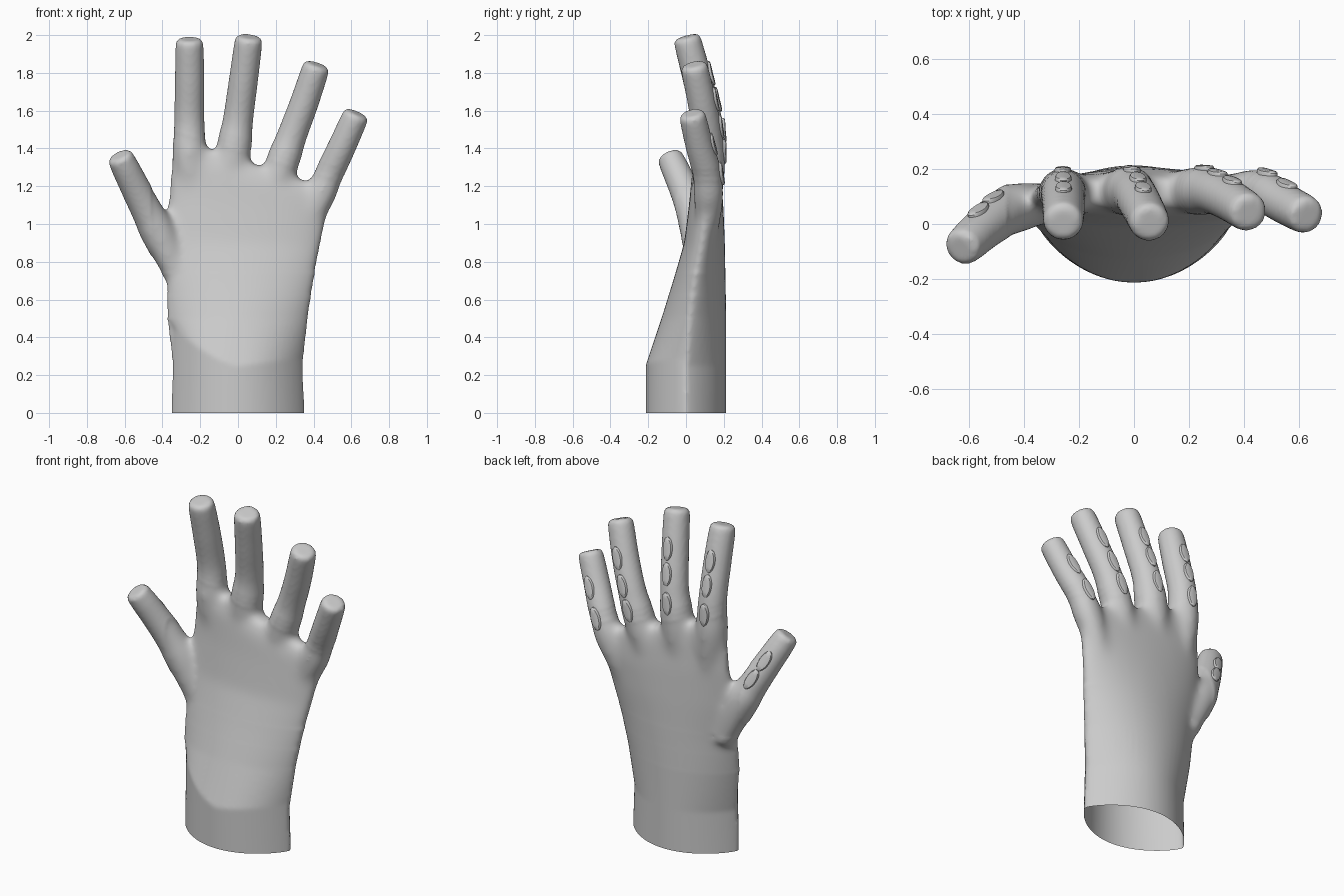
import bpy, bmesh, math
from mathutils import Vector, Matrix

if "Cube" in bpy.data.objects:
    bpy.data.objects.remove(bpy.data.objects["Cube"])

# Finger paths: x, y, z, radius from the root inside the palm to the tip
FINGERS = {
    "index": ([(-.22, .12, .95, .03), (-.255, .115, 1.33, .09), (-.258, .11, 1.55, .08),
               (-.256, .06, 1.77, .078), (-.257, .005, 1.98, .074)], (1.49, 1.64, 1.78)),
    "middle": ([(-.06, .12, .95, .03), (-.03, .12, 1.33, .092), (.0, .11, 1.55, .08),
                (.03, .06, 1.77, .077), (.059, .002, 1.993, .074)], (1.49, 1.64, 1.78)),
    "ring": ([(.10, .12, .9, .03), (.21, .12, 1.25, .088), (.283, .115, 1.46, .079),
              (.35, .085, 1.64, .076), (.419, .04, 1.846, .073)], (1.38, 1.51, 1.645)),
    "little": ([(.28, .11, .8, .03), (.422, .12, 1.12, .081), (.485, .11, 1.27, .077),
                (.555, .07, 1.42, .074), (.63, .03, 1.588, .071)], (1.26, 1.41)),
    "thumb": ([(-.305, .08, .70, .07), (-.42, .06, .95, .093), (-.475, .035, 1.06, .086),
               (-.54, -.01, 1.185, .079), (-.63, -.09, 1.365, .071)], (1.11, 1.215)),
}


def spline(pts, steps=8):
    """Catmull-Rom through 4D points."""
    p = [Vector(v) for v in pts]
    p = [2 * p[0] - p[1]] + p + [2 * p[-1] - p[-2]]
    out = []
    for a, b, c, d in zip(p, p[1:], p[2:], p[3:]):
        for i in range(steps):
            t = i / steps
            out.append(.5 * (2 * b + (c - a) * t + (2 * a - 5 * b + 4 * c - d) * t * t
                             + (3 * b - a - 3 * c + d) * t ** 3))
    return out + [p[-2]]


def loft(bm, rings):
    rows = [[bm.verts.new(co) for co in r] for r in rings]
    n = len(rows[0])
    for a, b in zip(rows, rows[1:]):
        for i in range(n):
            bm.faces.new((a[i], a[(i + 1) % n], b[(i + 1) % n], b[i]))
    bm.faces.new(rows[0][::-1])
    bm.faces.new(rows[-1])


def frame(tangent):
    """Side axis, outward back axis and direction of a finger."""
    t = tangent.normalized()
    back = (Vector((0, 1, 0)) - t * t.y).normalized()
    return back.cross(t), back, t


def finger(bm, pts):
    path = spline(pts)
    rings = []

    def ring(c, ax, r):
        rings.append([c + (ax[0] * math.cos(a) + ax[1] * math.sin(a)) * r
                      for a in (math.tau * k / 24 for k in range(24))])

    end = path[-1].xyz
    for i, p in enumerate(path):
        if (end - p.xyz).length < .06:
            continue
        q, s = path[min(i + 1, len(path) - 1)], path[max(i - 1, 0)]
        ring(p.xyz, frame(q.xyz - s.xyz), p.w)
    # rounded, fairly blunt tip
    ax, r = frame(end - path[-4].xyz), path[-1].w
    for back, f in ((.045, 1), (.02, .97), (.006, .86), (0, .65)):
        ring(end - ax[2] * back, ax, r * f)
    loft(bm, rings)


def palm(bm):
    # z, left, right, front, back, side-seam y, shear of the ring with x, lens exponent
    rows = [(-.1, -.352, .352, -.213, .213, 0, 0, 1.6), (0, -.352, .352, -.213, .213, 0, 0, 1.6),
            (.25, -.345, .343, -.213, .213, 0, 0, 1.6), (.5, -.375, .37, -.13, .213, .02, 0, 1.4),
            (.7, -.382, .405, -.068, .21, .045, 0, 1.3), (.9, -.384, .444, -.01, .206, .08, -.03, 1.1),
            (1.1, -.372, .474, .015, .198, .11, -.12, .9), (1.26, -.352, .475, .03, .185, .115, -.3, .8),
            (1.345, -.338, .465, .06, .165, .115, -.33, .7)]
    rings = []
    for j, (z, l, r, f, b, c, shear, e) in enumerate(rows):
        ring = []
        for k in range(64):
            a = math.tau * k / 64
            u, s = math.cos(a), math.sin(a)
            x = (l + r) / 2 + u * (r - l) / 2
            y = c + (b - c if s > 0 else f - c) * abs(s) ** e
            dz = shear * x
            if j == 2 and s < 0:      # curved seam where the cuff meets the palm
                dz += .2 * abs(u) ** 1.4 if u < 0 else .04 * u
            ring.append((x, y, z + dz))
        rings.append(ring)
    loft(bm, rings)


# Glove body: palm, cuff and fingers fused into one skin
bm = bmesh.new()
palm(bm)
for pts, _ in FINGERS.values():
    finger(bm, pts)
bmesh.ops.recalc_face_normals(bm, faces=bm.faces)
mesh = bpy.data.meshes.new("glove")
bm.to_mesh(mesh)
bm.free()
glove = bpy.data.objects.new("glove", mesh)
bpy.context.collection.objects.link(glove)
rm = glove.modifiers.new("fuse", 'REMESH')
rm.mode, rm.voxel_size = 'VOXEL', .012
sm = glove.modifiers.new("soften", 'SMOOTH')
sm.factor, sm.iterations = .5, 4
dg = bpy.context.evaluated_depsgraph_get()
skin = bpy.data.meshes.new_from_object(glove.evaluated_get(dg))
glove.modifiers.clear()

# Blend the finger roots into the palm, then open the wrist
bm = bmesh.new()
bm.from_mesh(skin)
for low, high, count in ((.5, 1.5, 8), (.62, 1.47, 8), (.74, 1.43, 18)):
    roots = [v for v in bm.verts
             if low < v.co.z < high - .3 * (v.co.x + .15) and v.co.x > -.46]
    for _ in range(count):
        bmesh.ops.smooth_vert(bm, verts=roots, factor=.5,
                              use_axis_x=True, use_axis_y=True, use_axis_z=True)
bmesh.ops.bisect_plane(bm, geom=bm.verts[:] + bm.edges[:] + bm.faces[:],
                       plane_co=(0, 0, 0), plane_no=(0, 0, 1), clear_inner=True)
for f in bm.faces:
    f.smooth = True
bm.to_mesh(skin)
bm.free()
glove.data = skin

# Oval pads along the back of every finger
for name, (pts, heights) in FINGERS.items():
    path = spline(pts, 24)
    bm = bmesh.new()
    for h in heights:
        i = min(range(1, len(path) - 1), key=lambda k: abs(path[k].z - h))
        side, back, t = frame(path[i + 1].xyz - path[i - 1].xyz)
        centre = path[i].xyz + back * path[i].w
        rot = Matrix((side, t, back)).transposed()
        rings = [[centre + rot @ Vector((.03 * f * math.cos(a), .066 * f * math.sin(a),
                                         d - 5 * (.03 * f * math.cos(a)) ** 2))
                  for a in (math.tau * k / 32 for k in range(32))]
                 for f, d in ((1, -.02), (1, .004), (.9, .009), (.5, .01))]
        loft(bm, rings)
    bmesh.ops.recalc_face_normals(bm, faces=bm.faces)
    me = bpy.data.meshes.new(name + "_pads")
    bm.to_mesh(me)
    bm.free()
    ob = bpy.data.objects.new(name + "_pads", me)
    bpy.context.collection.objects.link(ob)
    bpy.context.view_layer.objects.active = ob
    bpy.ops.object.select_all(action='DESELECT')
    ob.select_set(True)
    bpy.ops.object.shade_smooth_by_angle(angle=math.radians(40))
